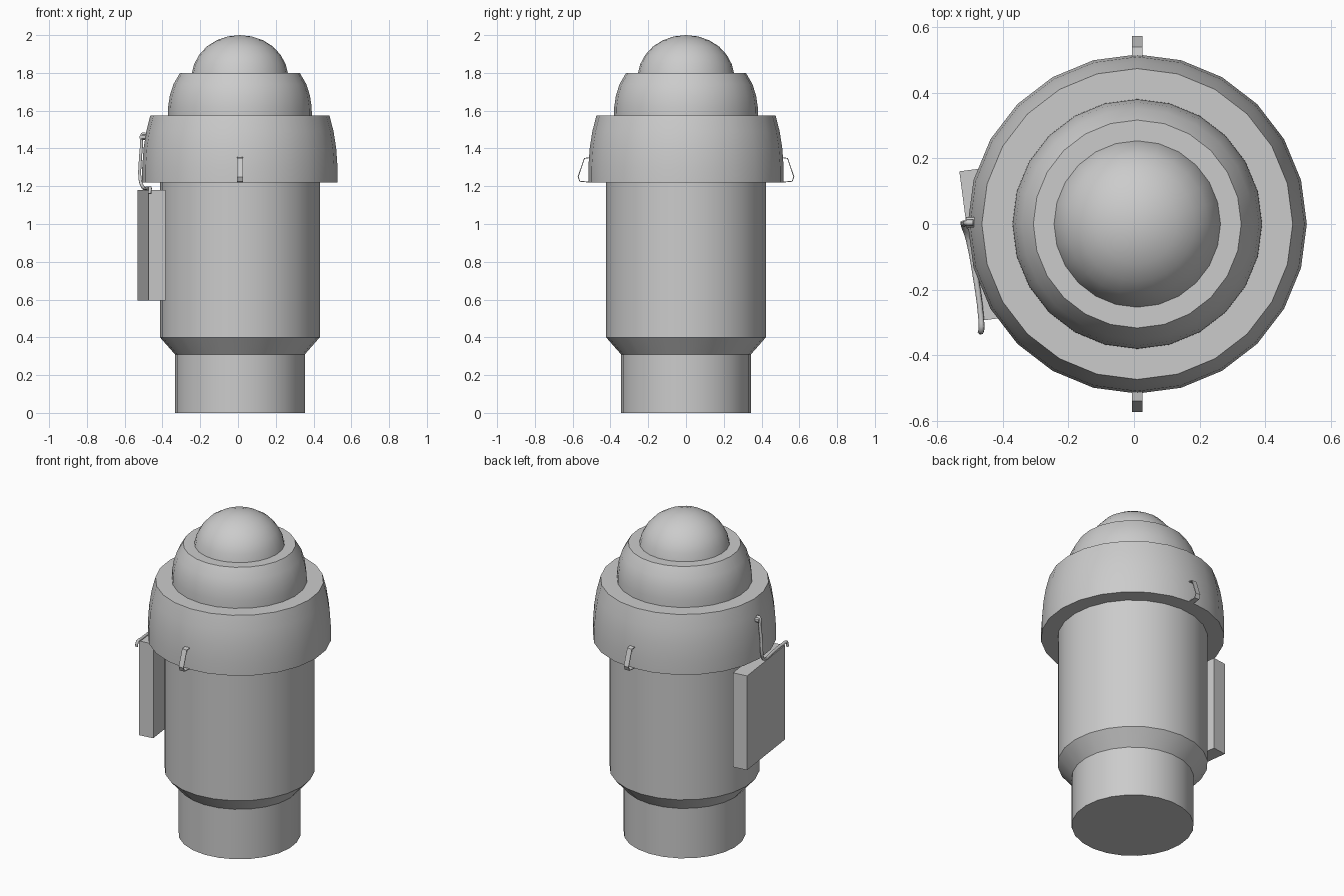
import bpy, bmesh, math
from mathutils import Matrix, Vector

if "Cube" in bpy.data.objects:
    bpy.data.objects.remove(bpy.data.objects["Cube"])

CX = 0.01      # axis of the round body
SIDES = 24


def make_object(name, bm):
    bmesh.ops.recalc_face_normals(bm, faces=bm.faces[:])
    mesh = bpy.data.meshes.new(name)
    bm.to_mesh(mesh)
    bm.free()
    obj = bpy.data.objects.new(name, mesh)
    bpy.context.collection.objects.link(obj)
    return obj


def smooth(obj, degrees=30):
    bpy.ops.object.select_all(action='DESELECT')
    obj.select_set(True)
    bpy.context.view_layer.objects.active = obj
    bpy.ops.object.shade_smooth_by_angle(angle=math.radians(degrees))


def lathe(name, profile):
    """Closed turned solid from (radius, z) points listed bottom to top."""
    bm = bmesh.new()
    rings = []
    for r, z in profile:
        if r == 0:
            rings.append([bm.verts.new((CX, 0, z))] * SIDES)
        else:
            rings.append([bm.verts.new((CX + r * math.cos(i * math.tau / SIDES),
                                        r * math.sin(i * math.tau / SIDES), z))
                          for i in range(SIDES)])
    for a, b in zip(rings, rings[1:]):
        for i in range(SIDES):
            j = (i + 1) % SIDES
            bm.faces.new(list(dict.fromkeys((a[i], a[j], b[j], b[i]))))
    for ring in (rings[0], rings[-1]):
        if ring[0] is not ring[1]:
            bm.faces.new(ring)
    obj = make_object(name, bm)
    smooth(obj)
    return obj


# Main canister and its stacked cap
lathe("canister_body", [(0.344, 0), (0.344, 0.31), (0.423, 0.40), (0.423, 1.23)])
lathe("collar", [(0.517, 1.22), (0.517, 1.30), (0.51, 1.40), (0.496, 1.49), (0.474, 1.575)])
lathe("upper_tier", [(0.381, 1.57), (0.38, 1.62), (0.371, 1.68), (0.352, 1.74), (0.317, 1.80)])
lathe("top_dome", [(0.255, 1.795), (0.243, 1.845), (0.216, 1.895), (0.175, 1.94),
                   (0.122, 1.973), (0.063, 1.993), (0, 2.0)])


# Bent strip handles on the front and back of the collar
def strip_handle(name, side):
    path = [(0.505, 1.352), (0.538, 1.347), (0.571, 1.25), (0.562, 1.226), (0.512, 1.222)]
    bm = bmesh.new()
    rows = [[bm.verts.new((CX + dx, side * y, z)) for dx in (-0.016, 0.016)] for y, z in path]
    for a, b in zip(rows, rows[1:]):
        bm.faces.new((a[0], a[1], b[1], b[0]))
    obj = make_object(name, bm)
    mod = obj.modifiers.new("thickness", 'SOLIDIFY')
    mod.thickness = 0.005
    mod.offset = 0


strip_handle("front_handle", -1)
strip_handle("back_handle", 1)

# Control box, turned to sit flat against one side of the body
bm = bmesh.new()
bmesh.ops.create_cube(bm, size=1)
bmesh.ops.transform(bm, verts=bm.verts[:], matrix=(
    Matrix.Translation((CX, 0, 0.887))
    @ Matrix.Rotation(math.radians(7.5), 4, 'Z')
    @ Matrix.Translation((-0.472, 0, 0))
    @ Matrix.Diagonal((0.09, 0.46, 0.585, 1))))
make_object("control_box", bm)

# Cable plug on the collar
bm = bmesh.new()
bmesh.ops.create_cone(bm, cap_ends=True, segments=12, radius1=0.016, radius2=0.016, depth=0.04,
                      matrix=Matrix.Translation((-0.492, 0.005, 1.46)) @ Matrix.Rotation(math.pi / 2, 4, 'Y'))
smooth(make_object("cable_plug", bm))

# Cable from the plug down and along the top of the box
points = [(-0.49, 0.004, 1.478), (-0.508, 0.004, 1.475), (-0.510, 0.004, 1.43), (-0.517, 0.0, 1.34),
          (-0.519, -0.005, 1.24), (-0.505, -0.045, 1.197), (-0.483, -0.16, 1.19),
          (-0.466, -0.29, 1.19), (-0.465, -0.322, 1.188), (-0.468, -0.329, 1.16)]
curve = bpy.data.curves.new("cable", 'CURVE')
curve.dimensions = '3D'
curve.bevel_depth = 0.009
curve.bevel_resolution = 1
curve.resolution_u = 3
curve.use_fill_caps = True
spline = curve.splines.new('BEZIER')
spline.bezier_points.add(len(points) - 1)
for bp, co in zip(spline.bezier_points, points):
    bp.co = co
    bp.handle_left_type = bp.handle_right_type = 'AUTO'
bpy.context.collection.objects.link(bpy.data.objects.new("cable", curve))
